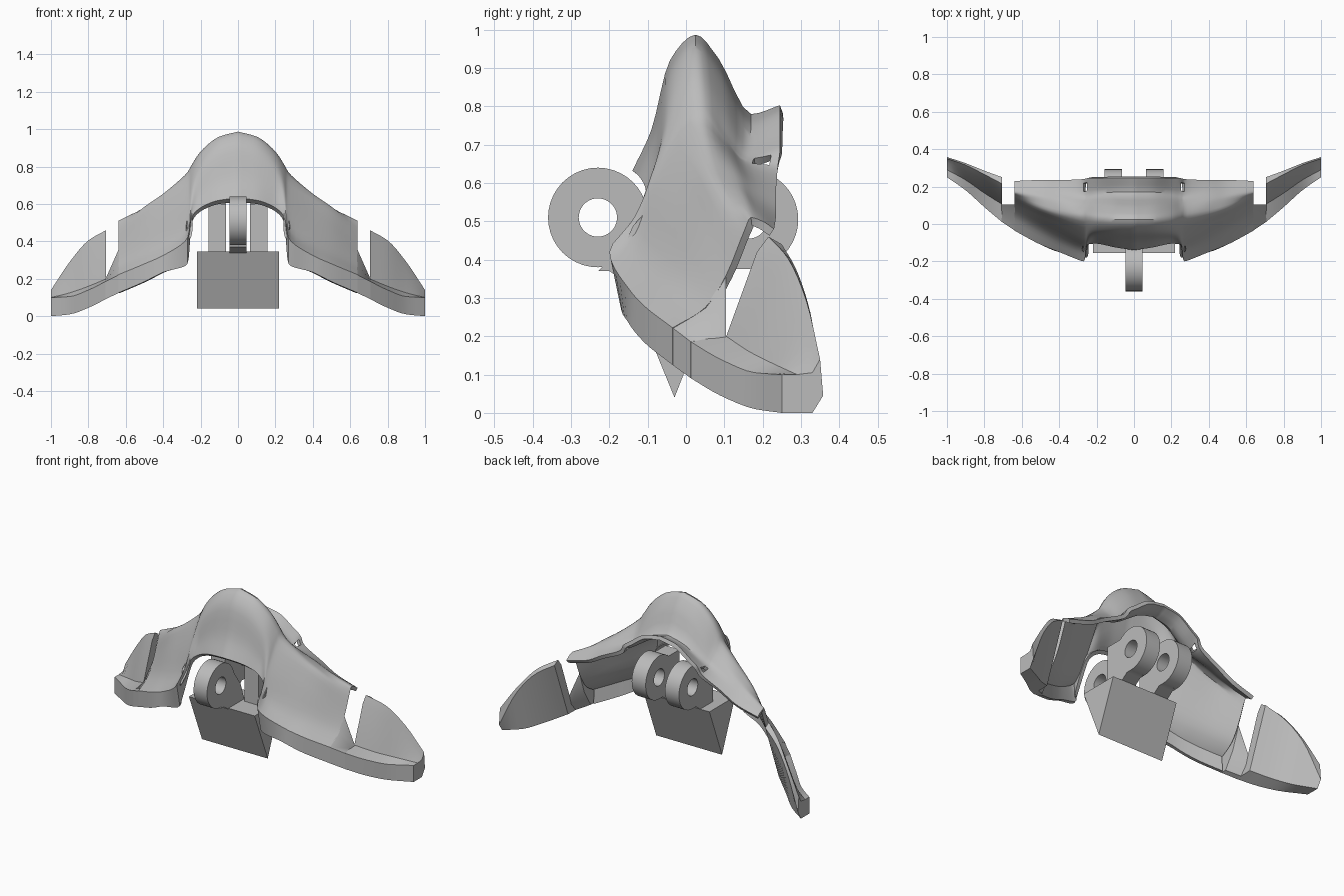
import bpy
import bmesh
import math

default_cube = bpy.data.objects.get("Cube")
if default_cube:
    bpy.data.objects.remove(default_cube, do_unlink=True)

# One plain grey for every part
grey = bpy.data.materials.new("plain grey")
grey.use_nodes = True
colour = (0.5, 0.5, 0.5, 1)
grey.diffuse_color = colour
grey.node_tree.nodes["Principled BSDF"].inputs["Base Color"].default_value = colour


def finish(name, bm, recalc=True, thickness=0.0):
    """Turn a bmesh into a shaded object, with an optional wall thickness."""
    if recalc:
        bmesh.ops.recalc_face_normals(bm, faces=bm.faces)
    mesh = bpy.data.meshes.new(name)
    bm.to_mesh(mesh)
    bm.free()
    mesh.materials.append(grey)
    obj = bpy.data.objects.new(name, mesh)
    bpy.context.collection.objects.link(obj)
    bpy.ops.object.select_all(action="DESELECT")
    obj.select_set(True)
    bpy.context.view_layer.objects.active = obj
    if thickness:
        wall = obj.modifiers.new("wall", "SOLIDIFY")
        wall.thickness = thickness
        wall.offset = -1
        bpy.ops.object.modifier_apply(modifier=wall.name)
    bpy.ops.object.shade_smooth_by_angle(angle=math.radians(38))
    return obj


def smooth_rows(rows, steps):
    """Refine a list of rows with a curve that never overshoots."""
    columns = []
    for values in zip(*rows):
        delta = [b - a for a, b in zip(values, values[1:])]
        slope = [delta[0]]
        for a, b in zip(delta, delta[1:]):
            slope.append(2 * a * b / (a + b) if a * b > 0 else 0)
        slope.append(delta[-1])
        out = []
        for i, d in enumerate(delta):
            for k in range(steps):
                t = k / steps
                s = 1 - t
                out.append(values[i] * s * s * (1 + 2 * t)
                           + values[i + 1] * t * t * (1 + 2 * s)
                           + slope[i] * t * s * s - slope[i + 1] * t * t * s)
        columns.append(out + [values[-1]])
    return [list(row) for row in zip(*columns)]


def points_of(row):
    return [tuple(row[k:k + 2]) for k in range(1, len(row), 2)]


def flip(row):
    return [-row[0]] + list(row[1:])


def loft(name, rows, steps, side):
    """Closed solid through sections of (x, then y and z pairs)."""
    bm = bmesh.new()
    rings = []
    for row in smooth_rows(rows, steps):
        rings.append([bm.verts.new((side * row[0], y, z)) for y, z in points_of(row)])
    count = len(rings[0])
    for a, b in zip(rings, rings[1:]):
        for j in range(count):
            k = (j + 1) % count
            bm.faces.new((a[j], b[j], b[k], a[k]))
    bm.faces.new(rings[0])
    bm.faces.new(rings[-1])
    return finish(name, bm)


def prism(name, outline, x0, x1):
    """Extrude a (y, z) outline sideways."""
    bm = bmesh.new()
    face = bm.faces.new([bm.verts.new((x0, y, z)) for y, z in outline])
    grown = bmesh.ops.extrude_face_region(bm, geom=[face])["geom"]
    verts = [v for v in grown if isinstance(v, bmesh.types.BMVert)]
    bmesh.ops.translate(bm, verts=verts, vec=(x1 - x0, 0, 0))
    return finish(name, bm)


def ring(name, y, z, x0, x1, outer=0.13, inner=0.05, sides=40):
    """Flat washer whose axis runs along x."""
    bm = bmesh.new()
    corners = ((x0, outer), (x1, outer), (x1, inner), (x0, inner))
    loops = []
    for i in range(sides):
        a = math.tau * i / sides
        loops.append([bm.verts.new((x, y + r * math.cos(a), z + r * math.sin(a)))
                      for x, r in corners])
    for i, a in enumerate(loops):
        b = loops[(i + 1) % sides]
        for j in range(4):
            k = (j + 1) % 4
            bm.faces.new((a[j], b[j], b[k], a[k]))
    return finish(name, bm)


# Canopy: sections from the front rim over the crest to the rear brim
canopy = [
    (0, -.11, .61, -.14, .632, -.09, .74, -.042, .92, .025, .987, .085, .925, .17, .78, .245, .803),
    (.1, -.1, .6, -.125, .62, -.085, .72, -.042, .89, .025, .96, .09, .89, .17, .755, .245, .785),
    (.2, -.08, .56, -.105, .58, -.08, .65, -.045, .8, .03, .88, .1, .79, .165, .695, .245, .72),
    (.247, -.09, .5, -.11, .53, -.1, .59, -.05, .71, .035, .81, .1, .73, .16, .665, .245, .685),
    (.27, -.17, .28, -.2, .42, -.14, .468, -.075, .61, .035, .77, .1, .71, .155, .655, .24, .645),
    (.4, -.15, .235, -.15, .325, -.085, .385, 0, .56, .06, .655, .12, .64, .17, .605, .235, .575),
    (.5, -.11, .185, -.11, .28, -.03, .345, .04, .49, .09, .585, .14, .58, .18, .555, .235, .52),
    (.64, -.035, .125, -.035, .222, .05, .275, .105, .36, .15, .47, .17, .51, .2, .5, .23, .48),
]
half = smooth_rows(canopy, 5)
stations = [flip(row) for row in half[:0:-1]] + half
bm = bmesh.new()
grid = []
for row in stations:
    # the front rim stays a flat band below a crisp edge
    points = points_of(row)
    profile = points[:1] + smooth_rows(points[1:], 4)
    grid.append([bm.verts.new((row[0], y, z)) for y, z in profile])
for a, b in zip(grid, grid[1:]):
    for j in range(len(a) - 1):
        x = abs(a[j].co.x + b[j].co.x) / 2
        # small gap on each side where the middle brim meets the side brims
        if .25 < x < .275 and .16 < a[j].co.y < .215:
            continue
        bm.faces.new((a[j], b[j], b[j + 1], a[j + 1]))
finish("canopy", bm, recalc=False, thickness=0.022)

# Wing tips, and the low strips that join them to the canopy
tip = [
    (.705, .01, .092, .01, .187, .105, .2, .185, .42, .215, .46, .25, .44, .12, .095),
    (.8, .09, .045, .09, .14, .165, .16, .235, .35, .265, .405, .285, .38, .19, .05),
    (.9, .18, .01, .18, .105, .235, .125, .285, .24, .315, .29, .325, .26, .27, .012),
    (1, .25, 0, .25, .1, .29, .1, .33, .105, .35, .14, .358, .045, .33, 0),
]
strip = [
    (.637, -.035, .125, -.035, .222, .05, .275, .105, .36, .1, .33, .06, .22, .0, .125),
    (.708, .012, .091, .012, .186, .07, .193, .105, .2, .105, .19, .09, .14, .05, .092),
]
for side, label in ((1, "left"), (-1, "right")):
    loft(label + "_wing_tip", tip, 4, side)
    loft(label + "_wing_strip", strip, 1, side)

# Wedge-shaped block under the canopy
prism("wedge_block", [(-.155, .345), (.09, .345), (-.03, .04)], -.22, .22)

# Hinge lugs: one in front, two behind on upright plates
neck = [(-.23, .37), (-.2, .37), (-.14, .33), (0, .33), (-.04, .45), (-.11, .55), (-.16, .44)]
plate = [(.16, .375), (.13, .375), (.07, .33), (-.03, .33), (-.03, .6), (.09, .6), (.1, .44)]
ring("front_lug", -.23, .51, -.045, .045)
prism("front_lug_neck", neck, -.045, .045)
for side, label in ((1, "left"), (-1, "right")):
    inner_x, outer_x = side * .065, side * .158
    ring(label + "_rear_lug", .163, .505, inner_x, outer_x)
    prism(label + "_rear_lug_plate", plate, inner_x, outer_x)
